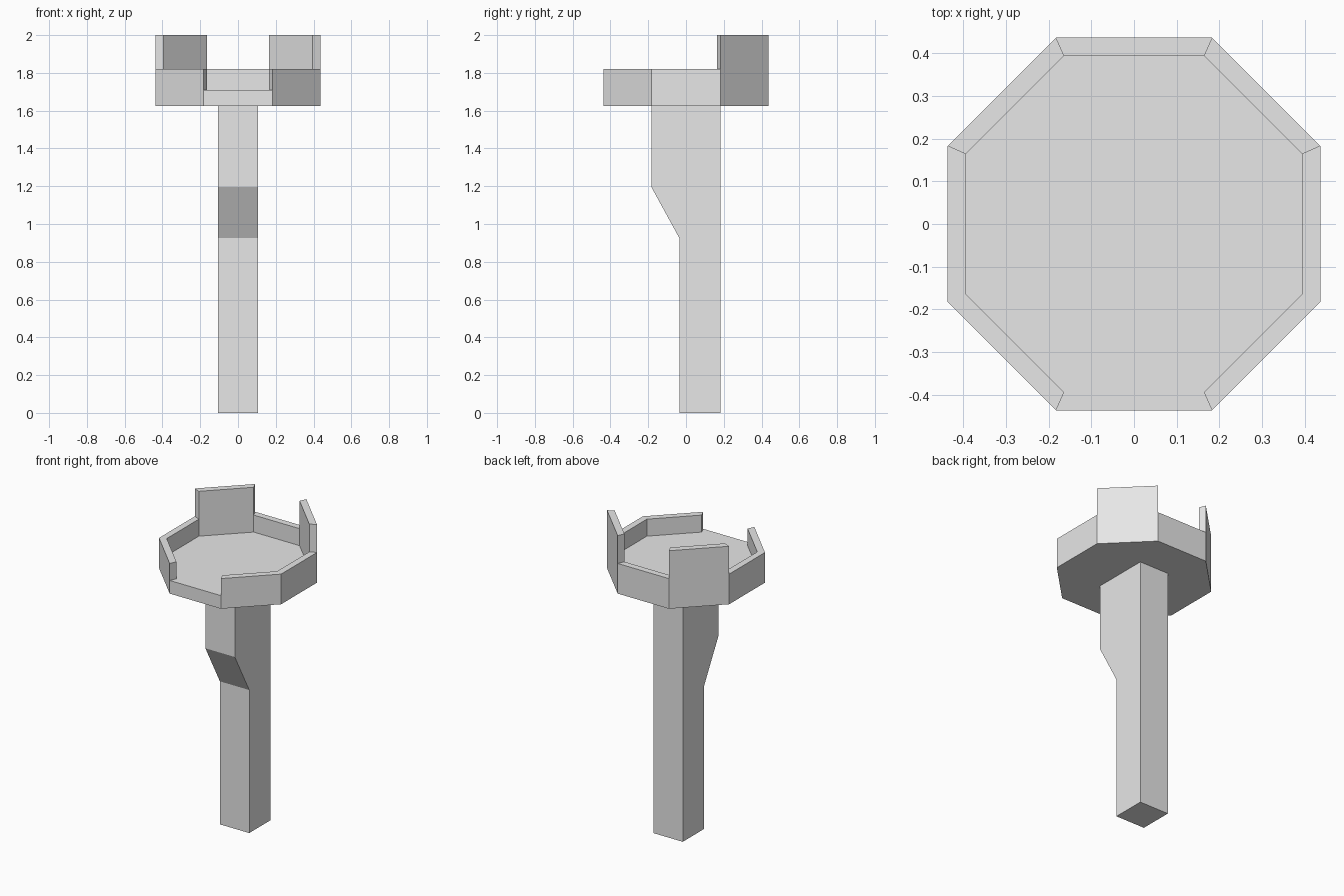
import bpy
import bmesh

cube = bpy.data.objects.get("Cube")
if cube:
    bpy.data.objects.remove(cube, do_unlink=True)

grey = bpy.data.materials.new("light grey")
grey.use_nodes = True
colour = (0.8, 0.8, 0.8, 1)
grey.diffuse_color = colour
grey.node_tree.nodes["Principled BSDF"].inputs["Base Color"].default_value = colour


def prism(name, outline, offset):
    """Extrude a closed 3D outline along an offset vector."""
    bm = bmesh.new()
    face = bm.faces.new([bm.verts.new(p) for p in outline])
    top = bmesh.ops.extrude_face_region(bm, geom=[face])["geom"]
    bmesh.ops.translate(bm, vec=offset,
                        verts=[v for v in top if isinstance(v, bmesh.types.BMVert)])
    bmesh.ops.recalc_face_normals(bm, faces=bm.faces)
    mesh = bpy.data.meshes.new(name)
    bm.to_mesh(mesh)
    bm.free()
    mesh.materials.append(grey)
    obj = bpy.data.objects.new(name, mesh)
    bpy.context.collection.objects.link(obj)
    return obj


def octagon(r, h):
    """Corners counter-clockwise, starting at the left end of the front side."""
    return [(-h, -r), (h, -r), (r, -h), (r, h), (h, r), (-h, r), (-r, h), (-r, -h)]


BASE, FLOOR, LOW, TALL = 1.625, 1.71, 1.82, 2.0
outer = octagon(0.437, 0.183)
inner = octagon(0.395, 0.164)

# Post with a stepped, sloping front
half = 0.105
profile = [(0.183, 0), (0.183, BASE), (-0.183, BASE), (-0.183, 1.195),
           (-0.035, 0.925), (-0.035, 0)]
prism("post", [(-half, y, z) for y, z in profile], (2 * half, 0, 0))

# Platform floor
prism("platform", [(x, y, BASE) for x, y in outer], (0, 0, FLOOR - BASE))

# Parapet walls: the front side is open, the two rear diagonals are raised
walls = {1: "front_left_wall", 2: "left_wall", 3: "rear_left_wall", 4: "back_wall",
         5: "rear_right_wall", 6: "right_wall", 7: "front_right_wall"}
for i, name in walls.items():
    j = (i + 1) % 8
    top = TALL if i in (3, 5) else LOW
    corners = (outer[i], outer[j], inner[j], inner[i])
    prism(name, [(x, y, FLOOR) for x, y in corners], (0, 0, top - FLOOR))
